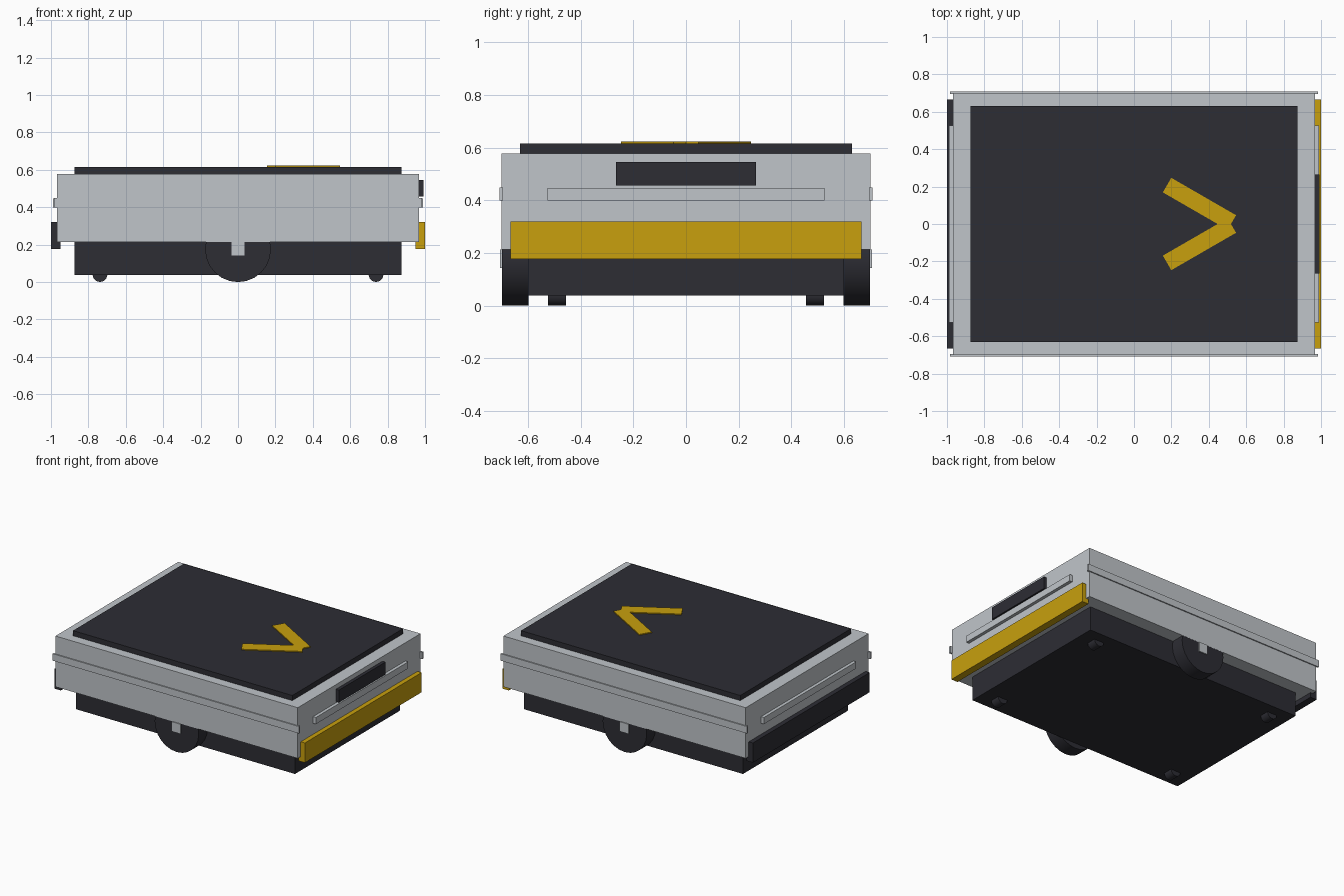
import bpy
from math import pi, radians

cube = bpy.data.objects.get("Cube")
if cube:
    bpy.data.objects.remove(cube, do_unlink=True)


def material(name, rgb):
    m = bpy.data.materials.new(name)
    m.use_nodes = True
    m.diffuse_color = (*rgb, 1)
    m.node_tree.nodes["Principled BSDF"].inputs["Base Color"].default_value = (*rgb, 1)
    return m


GREY = material("light grey", (0.53, 0.56, 0.59))
DARK = material("dark charcoal", (0.026, 0.026, 0.034))
YELLOW = material("safety yellow", (0.58, 0.35, 0.004))


def finish(name, mat):
    ob = bpy.context.object
    ob.name = name
    ob.data.materials.append(mat)
    return ob


def box(name, mat, x, y, z, turn=0):
    """Box from (low, high) ranges, optionally turned about z."""
    ranges = (x, y, z)
    bpy.ops.mesh.primitive_cube_add(size=1, location=[(a + b) / 2 for a, b in ranges])
    ob = finish(name, mat)
    ob.scale = [b - a for a, b in ranges]
    bpy.ops.object.transform_apply(location=False, rotation=False, scale=True)
    ob.rotation_euler.z = turn
    return ob


def roller(name, x, y, radius, width, sides):
    """Cylinder with its axle along y, resting on the ground."""
    bpy.ops.mesh.primitive_cylinder_add(vertices=sides, radius=radius, depth=width,
                                        location=(x, y, radius), rotation=(pi / 2, 0, 0))
    finish(name, DARK)
    bpy.ops.object.shade_smooth_by_angle(angle=radians(40))


def span(side, low, high):
    return tuple(sorted((side * low, side * high)))


# Main housing, chassis and deck
box("body", GREY, (-0.967, 0.967), (-0.70, 0.70), (0.213, 0.579))
box("chassis", DARK, (-0.875, 0.875), (-0.60, 0.60), (0.038, 0.22))
box("deck", DARK, (-0.875, 0.875), (-0.631, 0.631), (0.575, 0.616))

# Direction arrow on the deck
for side, label in ((1, "left"), (-1, "right")):
    box("arrow_bar_" + label, YELLOW, (0.15, 0.55),
        (side * 0.108 - 0.045, side * 0.108 + 0.045), (0.614, 0.623), radians(-30 * side))

# Side rails, drive wheels, hubs and casters
for side, label in ((1, "left"), (-1, "right")):
    box("side_rail_" + label, GREY, (-0.983, 0.983), span(side, 0.695, 0.708), (0.40, 0.45))
    roller("drive_wheel_" + label, 0, side * 0.6485, 0.176, 0.101, 24)
    box("wheel_hub_" + label, GREY, (-0.035, 0.035), span(side, 0.69, 0.707), (0.143, 0.213))
    for end, place in ((1, "front"), (-1, "rear")):
        roller("caster_" + place + "_" + label, end * 0.738, side * 0.49, 0.04, 0.07, 12)

# End rails and bumpers
for end, place, colour in ((1, "front", YELLOW), (-1, "rear", DARK)):
    box("end_rail_" + place, GREY, span(end, 0.96, 0.99), (-0.526, 0.526), (0.40, 0.448))
    box("bumper_" + place, colour, span(end, 0.948, 1), (-0.666, 0.666), (0.178, 0.32))

# Sensor window above the yellow bumper
box("sensor_window", DARK, (0.96, 0.991), (-0.265, 0.265), (0.457, 0.546))
